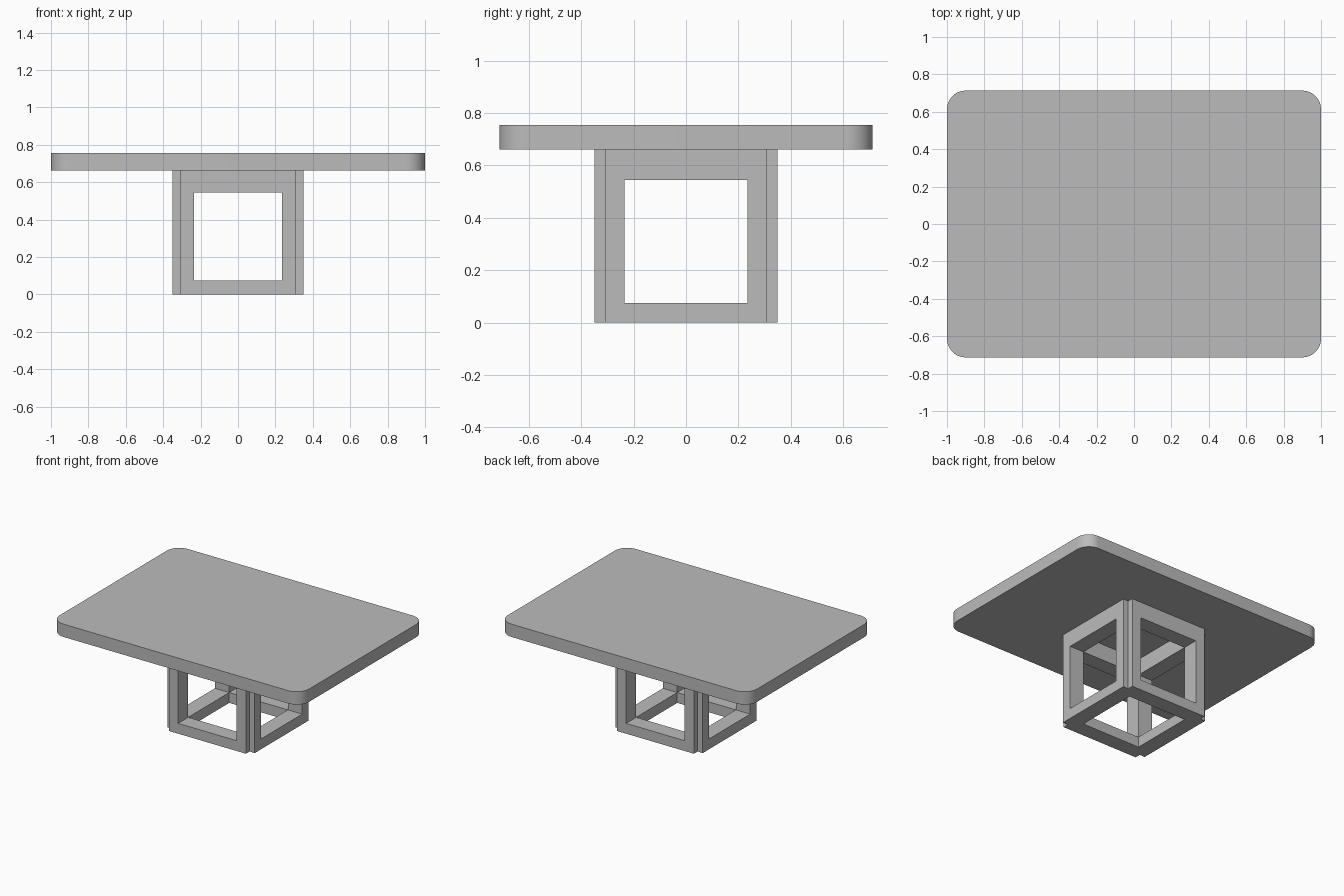
import bpy, bmesh
from math import sin, cos, pi

cube = bpy.data.objects.get("Cube")
if cube:
    bpy.data.objects.remove(cube, do_unlink=True)

GREY = 0.5
mat = bpy.data.materials.new("plain grey")
mat.use_nodes = True
colour = (GREY, GREY, GREY, 1)
mat.diffuse_color = colour
mat.node_tree.nodes["Principled BSDF"].inputs["Base Color"].default_value = colour


def prism(name, outline, z0, z1):
    """Extrude a closed xy outline from z0 to z1."""
    bm = bmesh.new()
    face = bm.faces.new([bm.verts.new((x, y, z0)) for x, y in outline])
    new = bmesh.ops.extrude_face_region(bm, geom=[face])["geom"]
    bmesh.ops.translate(bm, vec=(0, 0, z1 - z0),
                        verts=[v for v in new if isinstance(v, bmesh.types.BMVert)])
    bmesh.ops.recalc_face_normals(bm, faces=bm.faces)
    mesh = bpy.data.meshes.new(name)
    bm.to_mesh(mesh)
    bm.free()
    mesh.materials.append(mat)
    obj = bpy.data.objects.new(name, mesh)
    bpy.context.collection.objects.link(obj)
    return obj


def rectangle(hx, hy):
    return [(-hx, -hy), (hx, -hy), (hx, hy), (-hx, hy)]


def rounded_rectangle(hx, hy, r, steps=12):
    points = []
    for k, (sx, sy) in enumerate([(1, 1), (-1, 1), (-1, -1), (1, -1)]):
        for i in range(steps + 1):
            a = (k + i / steps) * pi / 2
            points.append((sx * (hx - r) + r * cos(a), sy * (hy - r) + r * sin(a)))
    return points


# Table top with rounded corners
TOP_Z, UNDERSIDE = 0.755, 0.662
top = prism("table_top", rounded_rectangle(1, 0.713, 0.1), UNDERSIDE, TOP_Z)
bpy.context.view_layer.objects.active = top
top.select_set(True)
bpy.ops.object.shade_smooth_by_angle()

# Base: a block with notched corners, cut open along all three axes
OUT, NOTCH, HOLE = 0.35, 0.308, 0.235
quarter = [(OUT, -NOTCH), (OUT, NOTCH), (NOTCH, NOTCH)]
outline = []
for k in range(4):
    for x, y in quarter:
        for _ in range(k):
            x, y = -y, x
        outline.append((x, y))
base = prism("base_frame", outline, 0, UNDERSIDE)

cutters = [
    prism("cutter_x", rectangle(1, HOLE), 0.075, 0.545),
    prism("cutter_y", rectangle(HOLE, 1), 0.075, 0.545),
    prism("cutter_z", rectangle(HOLE, HOLE), -1, 1),
]
for cutter in cutters:
    cutter.hide_render = True
    mod = base.modifiers.new(cutter.name, 'BOOLEAN')
    mod.operation = 'DIFFERENCE'
    mod.solver = 'EXACT'
    mod.object = cutter
bpy.context.view_layer.objects.active = base
for mod in list(base.modifiers):
    bpy.ops.object.modifier_apply(modifier=mod.name)
for cutter in cutters:
    bpy.data.objects.remove(cutter, do_unlink=True)
